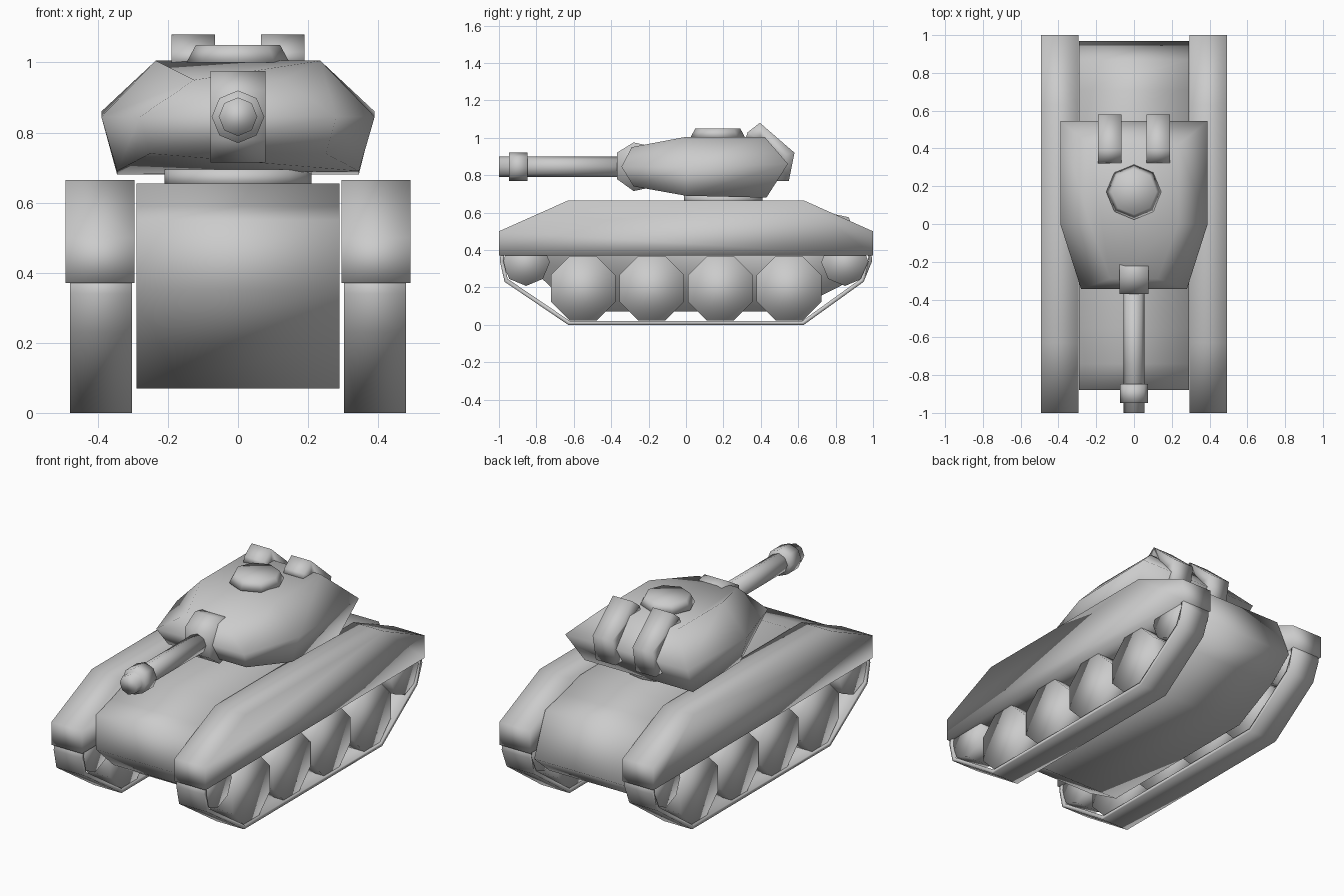
import bpy, bmesh, math
from mathutils import Matrix

cube = bpy.data.objects.get("Cube")
if cube:
    bpy.data.objects.remove(cube)

GREY = (0.6, 0.6, 0.6, 1)
paint = bpy.data.materials.new("plain_grey")
paint.use_nodes = True
paint.diffuse_color = GREY
paint.node_tree.nodes["Principled BSDF"].inputs["Base Color"].default_value = GREY


def finish(name, bm):
    """Turn a bmesh into a smooth shaded grey object."""
    bmesh.ops.recalc_face_normals(bm, faces=bm.faces)
    for f in bm.faces:
        f.smooth = True
    mesh = bpy.data.meshes.new(name)
    bm.to_mesh(mesh)
    bm.free()
    mesh.materials.append(paint)
    ob = bpy.data.objects.new(name, mesh)
    bpy.context.collection.objects.link(ob)
    return ob


def loft(name, rings):
    """Bridge rings of equal length and cap both ends."""
    bm = bmesh.new()
    loops = [[bm.verts.new(p) for p in ring] for ring in rings]
    n = len(loops[0])
    for a, b in zip(loops, loops[1:]):
        for i in range(n):
            j = (i + 1) % n
            bm.faces.new((a[i], a[j], b[j], b[i]))
    bm.faces.new(loops[0])
    bm.faces.new(loops[-1])
    return finish(name, bm)


def slab(name, profile, x0, x1):
    """Extrude a (y, z) side profile across x."""
    return loft(name, [[(x, y, z) for y, z in profile] for x in (x0, x1)])


def drum(name, centre, r1, r2, depth, axis="Z", sides=8, turn=0.0):
    """Low sided cylinder or cone along an axis."""
    bm = bmesh.new()
    rot = {"Z": Matrix(), "X": Matrix.Rotation(math.pi / 2, 4, "Y"),
           "Y": Matrix.Rotation(math.pi / 2, 4, "X")}[axis]
    mat = Matrix.Translation(centre) @ rot @ Matrix.Rotation(turn, 4, "Z")
    bmesh.ops.create_cone(bm, cap_ends=True, segments=sides, radius1=r1,
                          radius2=r2, depth=depth, matrix=mat)
    return finish(name, bm)


# Hull
slab("hull", [(-0.5, 0.07), (-0.72, 0.2), (-0.88, 0.35), (-0.88, 0.55),
              (-0.74, 0.59), (-0.55, 0.655), (0.55, 0.655), (0.71, 0.61),
              (0.87, 0.575), (0.97, 0.33), (0.83, 0.21), (0.55, 0.07)],
     -0.29, 0.29)

# Fenders, track bands and wheels on both sides
fender = [(-1, 0.37), (-1, 0.5), (-0.63, 0.665), (0.63, 0.665), (1, 0.5), (1, 0.37)]
band_outer = [(-0.99, 0.4), (-0.995, 0.34), (-0.97, 0.23), (-0.63, 0),
              (0.63, 0), (0.95, 0.23), (0.995, 0.34), (0.99, 0.4)]
band_inner = [(-0.97, 0.4), (-0.975, 0.34), (-0.953, 0.245), (-0.62, 0.02),
              (0.62, 0.02), (0.933, 0.245), (0.975, 0.34), (0.97, 0.4)]
for side, s in (("left", 1), ("right", -1)):
    slab(side + "_fender", fender, s * 0.295, s * 0.492)
    slab(side + "_track", band_outer + band_inner[::-1], s * 0.303, s * 0.48)
    for i in range(4):
        drum(f"{side}_road_wheel_{i + 1}", (s * 0.39, -0.55 + i * 0.367, 0.195),
             0.187, 0.187, 0.16, "X", turn=math.pi / 8)
    for end, y in (("front", -0.855), ("rear", 0.85)):
        drum(f"{side}_{end}_wheel", (s * 0.39, y, 0.335), 0.127, 0.127, 0.16, "X")

# Turret, from three six-sided rings
def turret_ring(half):
    return half + [(-x, y, z) for x, y, z in reversed(half)]

loft("turret", [turret_ring(h) for h in (
    [(0.25, -0.28, 0.74), (0.345, 0, 0.69), (0.345, 0.43, 0.68)],
    [(0.28, -0.345, 0.845), (0.39, 0, 0.845), (0.39, 0.545, 0.86)],
    [(0.125, -0.29, 0.95), (0.235, 0, 1.005), (0.235, 0.42, 1.005)])])
drum("turret_ring", (0, 0.2, 0.67), 0.21, 0.21, 0.05, sides=16)
drum("hatch", (0, 0.17, 1.025), 0.147, 0.12, 0.05)

# Bent stowage boxes over the turret's rear edge
for side, s in (("left", 1), ("right", -1)):
    slab(side + "_rear_box", [(0.32, 1.0), (0.33, 1.03), (0.395, 1.08), (0.58, 0.92),
                              (0.55, 0.77), (0.48, 0.77), (0.48, 0.9), (0.4, 0.98)],
         s * 0.065, s * 0.19)

# Gun
slab("mantlet", [(-0.37, 0.78), (-0.37, 0.92), (-0.28, 0.975), (-0.165, 0.95),
                 (-0.165, 0.74), (-0.28, 0.715)], -0.078, 0.078)
drum("barrel", (0, -0.66, 0.845), 0.055, 0.055, 0.68, "Y")
drum("muzzle", (0, -0.897, 0.845), 0.075, 0.075, 0.1, "Y")
